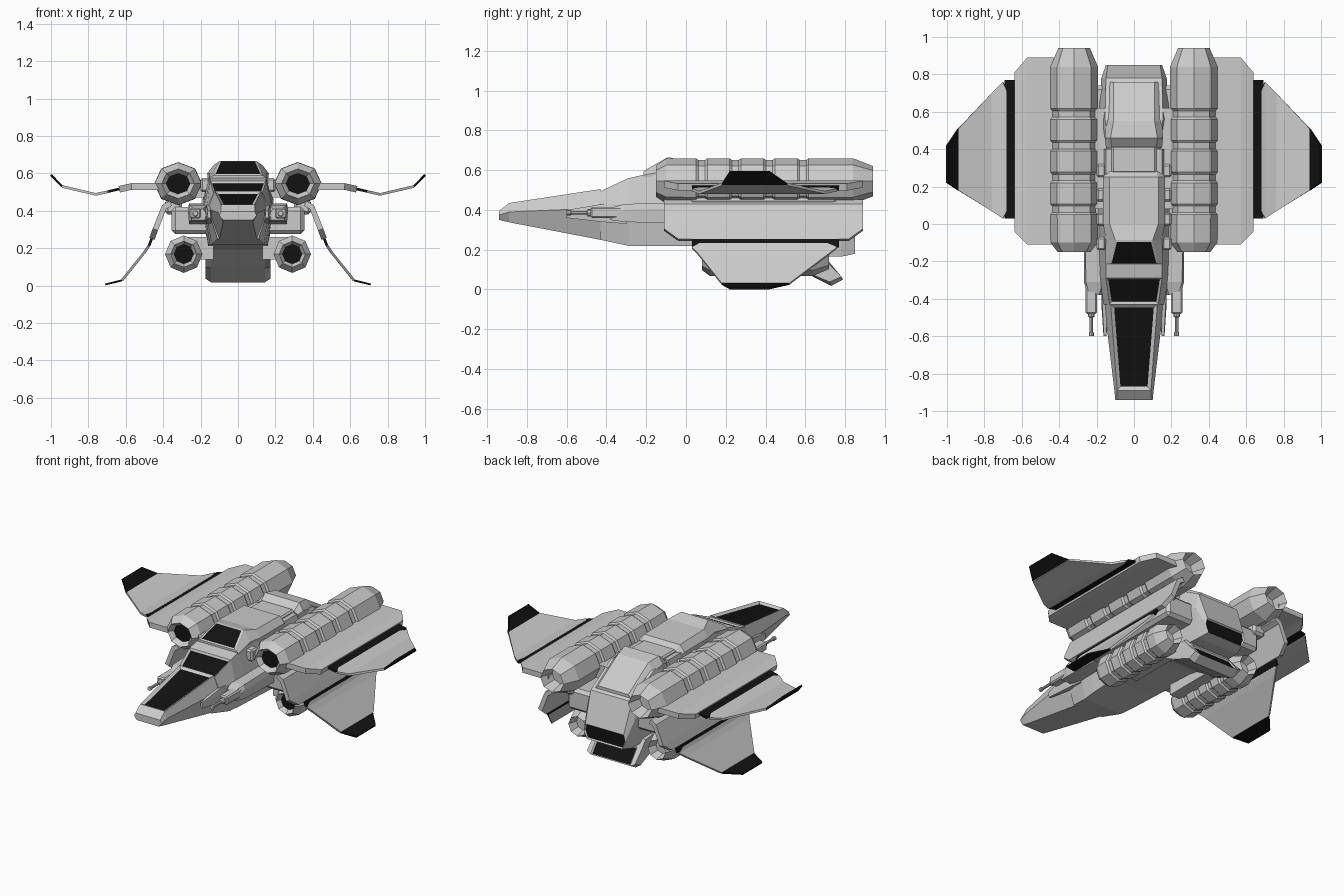
import bpy, bmesh, math
from mathutils import Vector

if "Cube" in bpy.data.objects:
    bpy.data.objects.remove(bpy.data.objects["Cube"])

black = bpy.data.materials.new("black_glass")
black.diffuse_color = (0.006, 0.006, 0.006, 1)
black.use_nodes = True
black.node_tree.nodes["Principled BSDF"].inputs["Base Color"].default_value = black.diffuse_color


def finish(name, bm, mirror=False, solid=0, dark=False):
    bmesh.ops.recalc_face_normals(bm, faces=bm.faces)
    me = bpy.data.meshes.new(name)
    bm.to_mesh(me)
    bm.free()
    ob = bpy.data.objects.new(name, me)
    bpy.context.collection.objects.link(ob)
    if dark:
        me.materials.append(black)
    if solid:
        m = ob.modifiers.new("thick", 'SOLIDIFY')
        m.thickness, m.offset = solid, 0
    if mirror:
        ob.modifiers.new("mirror", 'MIRROR')
    return ob


def skin(bm, rings, closed=True):
    """Join successive point rings with quads; cap the ends if closed."""
    vs = [[bm.verts.new(p) for p in r] for r in rings]
    n = len(vs[0])
    for a, b in zip(vs, vs[1:]):
        for i in range(n if closed else n - 1):
            j = (i + 1) % n
            bm.faces.new((a[i], a[j], b[j], b[i]))
    if closed:
        bm.faces.new(vs[0])
        bm.faces.new(vs[-1])


def loft(name, stations, cx=0, mirror=False):
    """Six-sided hull; station = y, top half width, top z, mid half width, mid z, bottom half width, bottom z."""
    bm = bmesh.new()
    skin(bm, [[(cx + x, y, z) for x, z in ((-a, za), (a, za), (b, zb), (c, zc), (-c, zc), (-b, zb))]
              for y, a, za, b, zb, c, zc in stations])
    return finish(name, bm, mirror)


def lathe(name, x, z, profile, n=8, sz=1.0, mirror=True):
    bm = bmesh.new()
    skin(bm, [[(x + r * math.cos(2 * math.pi * i / n), y, z + sz * r * math.sin(2 * math.pi * i / n))
               for i in range(n)] for y, r in profile])
    return finish(name, bm, mirror)


def wing(name, stations, t, dark=False):
    """Folded plate; station = x, z, front y, rear y."""
    bm = bmesh.new()
    skin(bm, [[(x, a, z), (x, b, z)] for x, z, a, b in stations], closed=False)
    return finish(name, bm, True, t, dark)


def box(name, x0, x1, y0, y1, z0, z1, mirror=True, bevel=0.0):
    bm = bmesh.new()
    skin(bm, [[(x0, y, z0), (x1, y, z0), (x1, y, z1), (x0, y, z1)] for y in (y0, y1)])
    if bevel:
        bmesh.ops.bevel(bm, geom=bm.edges[:], offset=bevel, segments=1, affect='EDGES')
    return finish(name, bm, mirror)


def inset(ob, point, thick, depth, dark=True):
    """Recess the face nearest a point, painted black if dark."""
    me = ob.data
    bm = bmesh.new()
    bm.from_mesh(me)
    p = Vector(point)
    f = min(bm.faces, key=lambda q: (q.calc_center_median() - p).length)
    bmesh.ops.inset_individual(bm, faces=[f], thickness=thick, depth=depth)
    if dark:
        me.materials.append(None)
        me.materials.append(black)
        f.material_index = 1
    bm.to_mesh(me)
    bm.free()


# Nose with long glazed panel
nose = loft("nose", [(-.94, .09, .395, .10, .375, .08, .35), (-.89, .09, .435, .105, .39, .08, .338),
                     (-.43, .125, .505, .16, .41, .10, .25)])
inset(nose, (0, -.66, .47), .026, -.012)

# Cockpit and centre hull
cockpit = loft("cockpit_hull", [(-.43, .13, .495, .165, .42, .11, .25), (-.29, .15, .56, .18, .43, .14, .22),
                                (-.2, .15, .58, .185, .43, .15, .22), (0, .155, .60, .19, .43, .16, .22)])
inset(cockpit, (0, -.36, .53), .018, -.01)
loft("middle_hull", [(0, .15, .60, .19, .45, .16, .22), (.4, .15, .60, .19, .45, .16, .20)])

# Raised dorsal block with slanted dark window
dorsal = loft("dorsal_block", [(-.215, .13, .59, .155, .575, .15, .54), (-.085, .10, .665, .15, .60, .15, .54),
                               (.0, .13, .645, .165, .60, .16, .54), (.25, .13, .64, .165, .6, .16, .54),
                               (.28, .12, .61, .15, .58, .15, .54)])
inset(dorsal, (0, -.15, .63), .014, .004)
box("dorsal_link", -.12, .12, .27, .42, .56, .615, False, .01)

# Sloping rear hull and raised panel
tail = loft("rear_hull", [(.37, .12, .60, .175, .50, .16, .20), (.56, .155, .59, .19, .46, .16, .17),
                          (.78, .15, .47, .175, .36, .15, .165), (.85, .14, .275, .15, .23, .13, .18)])
inset(tail, (0, .85, .23), .008, -.01)
loft("rear_panel", [(.41, .12, .605, .15, .59, .15, .5), (.46, .125, .645, .155, .60, .15, .5),
                    (.55, .11, .63, .15, .58, .15, .5), (.76, .11, .50, .14, .47, .14, .4)])

# Lower tail lobe pointing down and back
bm = bmesh.new()
side = [(.35, .24), (.68, .20), (.715, .145), (.79, .05), (.73, .018), (.58, .095)]
skin(bm, [[(x, .02 + (y - .02) * s, .12 + (z - .12) * (1 if abs(x) < .16 else .8)) for y, z in side]
          for x, s in ((-.175, .99), (-.145, 1), (.145, 1), (.175, .99))])
lobe = finish("lower_tail_lobe", bm)
inset(lobe, (0, .752, .098), .012, -.008)

# Upper engines with ribbed casing
ribs = [(-.15, .088), (-.10, .126)]
for y in (.05, .22, .39, .56):
    ribs += [(y, .128), (y + .012, .118), (y + .045, .118), (y + .057, .128)]
ribs += [(.84, .128), (.94, .085)]
eng = lathe("upper_engine", .32, .545, ribs, sz=.9)
inset(eng, (.32, -.15, .545), .024, -.03)
inset(eng, (.32, .94, .545), .022, -.09, False)

# Lower engines
ribs = [(.08, .07), (.12, .10)]
for y in (.2, .31, .42, .53):
    ribs += [(y, .10), (y + .01, .09), (y + .035, .09), (y + .045, .10)]
ribs += [(.64, .10), (.72, .065)]
eng = lathe("lower_engine", .29, .168, ribs)
inset(eng, (.29, .08, .168), .018, -.03)
inset(eng, (.29, .72, .168), .018, -.06, False)

# Upper wings: root plate, dark joint, outer blade, dark tip
wing("upper_wing_root", [(.38, .53, -.11, .89), (.57, .53, -.11, .89), (.635, .515, -.04, .81)], .035)
wing("upper_wing_joint", [(.62, .52, .03, .77), (.69, .504, .03, .77)], .014, True)
wing("upper_wing_blade", [(.68, .507, .07, .71), (.70, .501, .03, .76), (.76, .488, .068, .70),
                          (.94, .53, .18, .51)], .014)
wing("upper_wing_tip", [(.94, .53, .18, .51), (1.0, .592, .22, .42)], .012, True)

# Lower wings, same layout folded downward
wing("lower_wing_root", [(.36, .44, -.11, .89), (.395, .42, -.11, .89), (.442, .30, -.11, .89),
                         (.46, .25, -.04, .82)], .03)
wing("lower_wing_joint", [(.452, .275, .03, .77), (.475, .215, .03, .77)], .014, True)
wing("lower_wing_blade", [(.469, .232, .07, .71), (.478, .21, .03, .76), (.50, .178, .06, .72),
                          (.62, .028, .18, .52)], .014)
wing("lower_wing_tip", [(.62, .028, .18, .52), (.71, .006, .22, .42)], .01, True)

# Side fairings and mounts that carry engines and wings
box("side_fairing", .15, .355, .0, .74, .275, .42, True, .02)
box("upper_engine_mount", .13, .25, .08, .62, .47, .56)
box("lower_engine_mount", .13, .27, .18, .6, .14, .26)
box("wing_mount", .3, .39, .02, .76, .38, .46, True, .015)
for i in range(4):
    box("hull_fitting", .15, .2, -.14 + i * .13, -.07 + i * .13, .50, .575, True, .01)

# Gun pods with barrels
loft("gun_pod", [(-.38, .025, .41, .04, .39, .035, .35), (-.31, .045, .43, .055, .40, .05, .34),
                 (.02, .05, .44, .055, .41, .05, .33)], .212, True)
box("gun_body", .198, .258, -.48, -.32, .36, .415, True, .008)
lathe("gun_barrel", .228, .386, [(-.60, .013), (-.58, .013), (-.575, .009), (-.50, .009), (-.495, .018), (-.44, .018)])

# Cheek plates along the nose sides
loft("cheek_plate", [(-.60, .006, .40, .008, .385, .006, .36), (-.42, .015, .43, .02, .40, .015, .34),
                     (-.30, .015, .43, .02, .40, .015, .33)], .155, True)
